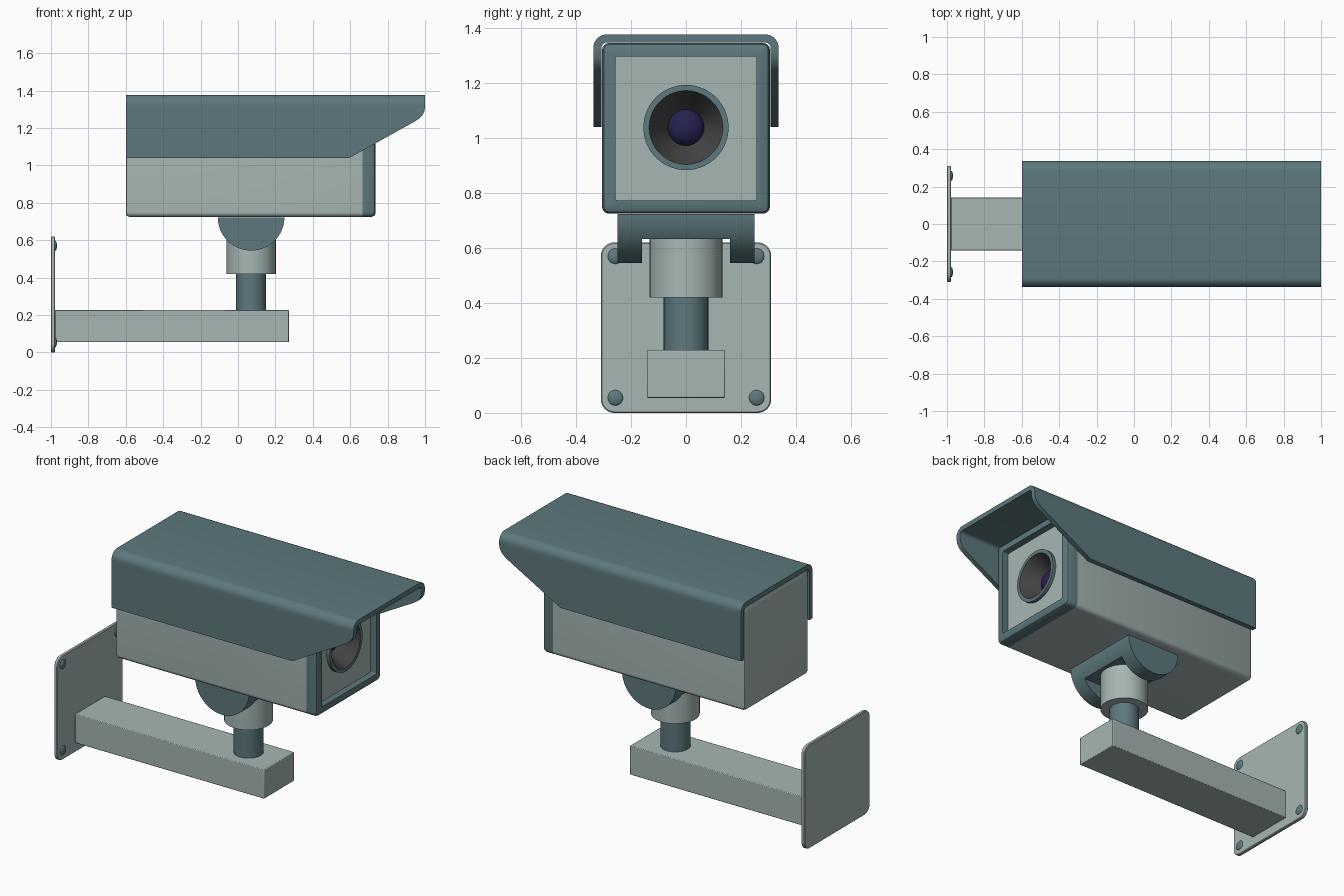
import bpy, bmesh
from math import sin, cos, pi, radians

if "Cube" in bpy.data.objects:
    bpy.data.objects.remove(bpy.data.objects["Cube"])


def material(name, rgb):
    m = bpy.data.materials.new(name)
    m.use_nodes = True
    m.diffuse_color = (*rgb, 1)
    m.node_tree.nodes["Principled BSDF"].inputs["Base Color"].default_value = (*rgb, 1)
    return m


TEAL = material("dark teal", (0.11, 0.19, 0.205))
PALE = material("pale grey green", (0.38, 0.47, 0.455))
DARK = material("charcoal", (0.06, 0.06, 0.06))
NAVY = material("lens navy", (0.018, 0.016, 0.08))


def finish(obj, name, smooth=True):
    obj.name = name
    if smooth:
        bpy.ops.object.select_all(action="DESELECT")
        obj.select_set(True)
        bpy.context.view_layer.objects.active = obj
        bpy.ops.object.shade_smooth_by_angle(angle=radians(35))
    return obj


def loft(name, rings, mats, segment_mats=None, caps=True, closed=True, wrap=False):
    """Skin a list of equal-length point rings with quads."""
    bm = bmesh.new()
    rows = [[bm.verts.new(p) for p in ring] for ring in rings]
    n = len(rows[0])
    pairs = list(zip(rows, rows[1:])) + ([(rows[-1], rows[0])] if wrap else [])
    for s, (a, b) in enumerate(pairs):
        for i in range(n if closed else n - 1):
            j = (i + 1) % n
            f = bm.faces.new((a[i], a[j], b[j], b[i]))
            f.material_index = segment_mats[s] if segment_mats else 0
    if caps:
        for row, seg in ((rows[0], 0), (rows[-1], -1)):
            f = bm.faces.new(row)
            f.material_index = segment_mats[seg] if segment_mats else 0
    if wrap:  # close both ends of an open strip
        for i in (0, n - 1):
            bm.faces.new([row[i] for row in rows])
    bmesh.ops.recalc_face_normals(bm, faces=bm.faces)
    mesh = bpy.data.meshes.new(name)
    bm.to_mesh(mesh)
    bm.free()
    obj = bpy.data.objects.new(name, mesh)
    bpy.context.collection.objects.link(obj)
    for m in mats:
        mesh.materials.append(m)
    return finish(obj, name)


def rounded_rect(x, hy, hz, r, zc, n=12):
    pts = []
    for q, (sy, sz) in enumerate(((1, 1), (-1, 1), (-1, -1), (1, -1))):
        for k in range(n):
            a = (q + k / (n - 1)) * pi / 2
            pts.append((x, sy * (hy - r) + r * cos(a), zc + sz * (hz - r) + r * sin(a)))
    return pts


def circle(x, r, zc, n=48):
    return [(x, r * cos(2 * pi * (k + .5) / n), zc + r * sin(2 * pi * (k + .5) / n))
            for k in range(n)]


def box(name, lo, hi, mat, bevel):
    bpy.ops.mesh.primitive_cube_add(size=1, location=[(a + b) / 2 for a, b in zip(lo, hi)])
    o = bpy.context.object
    o.scale = [b - a for a, b in zip(lo, hi)]
    bpy.ops.object.transform_apply(location=False, rotation=False, scale=True)
    o.data.materials.append(mat)
    m = o.modifiers.new("soft edges", "BEVEL")
    m.width, m.segments = bevel, 2
    return finish(o, name)


def cylinder(name, x, r, z0, z1, mat):
    bpy.ops.mesh.primitive_cylinder_add(vertices=48, radius=r, depth=z1 - z0,
                                        location=(x, 0, (z0 + z1) / 2))
    o = bpy.context.object
    o.data.materials.append(mat)
    return finish(o, name)


def ball(name, loc, scale, mat):
    bpy.ops.mesh.primitive_uv_sphere_add(segments=32, ring_count=16, radius=1, location=loc)
    o = bpy.context.object
    o.scale = scale
    o.data.materials.append(mat)
    return finish(o, name)


# Wall plate with four domed bolts
loft("wall_plate", [rounded_rect(x, .31 - d, .31 - d, .05 - d, .31)
                    for x, d in ((-1, .004), (-.996, 0), (-.982, 0), (-.978, .004))], [PALE])
for y in (-.257, .257):
    for z in (.055, .57):
        ball("plate_bolt", (-.979, y, z), (.011, .028, .028), TEAL)

# Arm, post and collar
box("support_arm", (-.979, -.142, .055), (.272, .142, .228), PALE, .004)
cylinder("post", .07, .081, .22, .43, TEAL)
cylinder("collar", .07, .132, .42, .635, PALE)

# Cradle: a half disc with a slot between its two ears
R, CX, CZ = .178, .07, .723
slab_z = .633


def half_disc(y, a0):
    return [(CX + R * cos(a), y, CZ - R * sin(a))
            for a in (a0 + (pi - 2 * a0) * k / 32 for k in range(33))]


for side in (-1, 1):
    loft("cradle_ear", [half_disc(side * y, 0) for y in (.16, .25)], [TEAL])
chord = ((CZ - slab_z) / R)
slab_side = [(R * cos(a), CZ - R * sin(a)) for a in (chord * .18 * k for k in range(6))]
slab_side.append(((R * R - (CZ - slab_z) ** 2) ** .5, slab_z))
slab = [(CX + x, z) for x, z in slab_side] + [(CX - x, z) for x, z in reversed(slab_side)]
loft("cradle_slab", [[(x, y, z) for x, z in slab] for y in (-.16, .16)], [TEAL])

# Housing with front rim, recessed panel, lens ring and conical lens well
HY, HZ, ZC, LENS_Z = .305, .31, 1.035, 1.038


def shell(x, inset, r=.025):
    return rounded_rect(x, HY - inset, HZ - inset, r, ZC)


rings = [shell(-.6, .018, .012), shell(-.595, .006, .02), shell(-.582, 0),
         shell(.665, 0), shell(.715, 0), shell(.729, .006, .02), shell(.735, .018, .012),
         shell(.735, .048, .008), shell(.695, .048, .008),
         circle(.695, .155, LENS_Z), circle(.715, .155, LENS_Z),
         circle(.715, .134, LENS_Z), circle(.6, .064, LENS_Z)]
loft("camera_housing", rings, [PALE, TEAL, DARK],
     [0, 0, 0, 1, 1, 1, 1, 1, 0, 1, 1, 2])
ball("lens", (.602, 0, LENS_Z), (.045, .066, .066), NAVY)

# Sun hood: a bent sheet whose front edge is cut back along the sides
cut = [(1.04, .595), (1.235, .945), (1.252, .97), (1.268, .985), (1.288, .996), (1.31, 1)]


def front_x(z):
    for (z0, x0), (z1, x1) in zip(cut, cut[1:]):
        if z <= z1:
            return x0 + (x1 - x0) * (z - z0) / (z1 - z0)
    return 1


def hood_section(r):
    half = [(.287 + r, z) for z, _ in cut]
    half += [(.287 + r * cos(a), 1.327 + r * sin(a))
             for a in (pi / 2 * k / 8 for k in range(9))]
    return half + [(-y, z) for y, z in reversed(half)]


outer, inner = hood_section(.05), hood_section(.021)
loft("sun_hood", [[(-.6, y, z) for y, z in outer],
                  [(front_x(z), y, z) for y, z in outer],
                  [(front_x(z), y, z) for y, z in inner],
                  [(-.6, y, z) for y, z in inner]],
     [TEAL], caps=False, closed=False, wrap=True)
